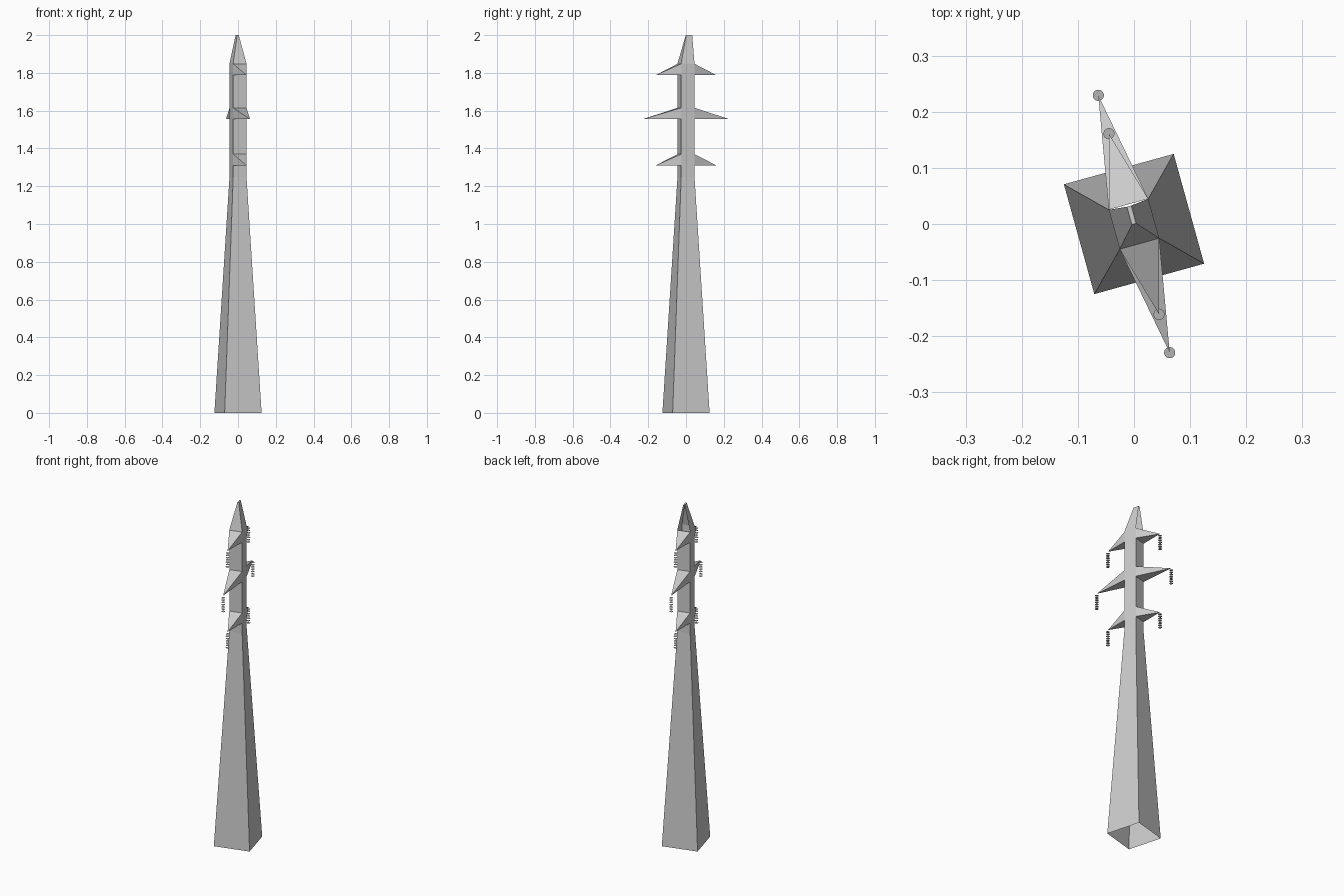
import bpy
import bmesh
from math import radians
from mathutils import Matrix

cube = bpy.data.objects.get("Cube")
if cube:
    bpy.data.objects.remove(cube, do_unlink=True)

TURN = Matrix.Rotation(radians(15.5), 4, "Z")
BASE, NECK = 0.1015, 0.0365      # half widths of the tower
NECK_Z, SHOULDER_Z, TOP_Z = 1.25, 1.85, 2.0


def material(name, value):
    m = bpy.data.materials.new(name)
    m.use_nodes = True
    color = (value, value, value, 1)
    m.diffuse_color = color
    bsdf = m.node_tree.nodes["Principled BSDF"]
    bsdf.inputs["Base Color"].default_value = color
    bsdf.inputs["Roughness"].default_value = 0.8
    return m


steel = material("pale grey steel", 0.6)
ceramic = material("grey ceramic", 0.45)


def finish(name, bm, mat):
    bm.transform(TURN)
    mesh = bpy.data.meshes.new(name)
    bm.to_mesh(mesh)
    bm.free()
    mesh.materials.append(mat)
    obj = bpy.data.objects.new(name, mesh)
    bpy.context.collection.objects.link(obj)
    return obj


def rectangle(bm, half_x, y0, y1, z):
    corners = ((-half_x, y0), (half_x, y0), (half_x, y1), (-half_x, y1))
    return [bm.verts.new((x, y, z)) for x, y in corners]


# Tower shell: tapered legs, straight neck and a leaning cap, open at the back
bm = bmesh.new()
rings = [rectangle(bm, BASE, -BASE, BASE, 0),
         rectangle(bm, NECK, -NECK, NECK, NECK_Z),
         rectangle(bm, NECK, -NECK, NECK, SHOULDER_Z),
         rectangle(bm, 0.004, 0, 0.033, TOP_Z)]
for level, (low, high) in enumerate(zip(rings, rings[1:])):
    for i in range(4):
        if level == 2 and i == 2:
            continue
        j = (i + 1) % 4
        bm.faces.new((low[i], low[j], high[j], high[i]))
bm.faces.new(rings[-1])
finish("tower_body", bm, steel)


# Wedge arm with a flat underside that runs out to a point
def cross_arm(name, side, reach, z, height):
    bm = bmesh.new()
    bl, br, tr, tl = [bm.verts.new((x * NECK, side * NECK, z + h))
                      for x, h in ((-1, 0), (1, 0), (1, height), (-1, height))]
    tip = bm.verts.new((0, side * reach, z))
    for a, b in ((bl, br), (br, tr), (tr, tl), (tl, bl)):
        bm.faces.new((a, b, tip))
    bmesh.ops.recalc_face_normals(bm, faces=bm.faces)
    # Outward is away from the tower
    bm.normal_update()
    bottom = next(f for f in bm.faces if bl in f.verts and br in f.verts)
    if bottom.normal.z > 0:
        bmesh.ops.reverse_faces(bm, faces=bm.faces)
    finish(name, bm, steel)


# String of flat discs hanging below an arm tip
def insulator(name, side, reach, z):
    bm = bmesh.new()
    for i in range(7):
        place = Matrix.Translation((0, side * reach, z - 0.012 - 0.0135 * i))
        bmesh.ops.create_circle(bm, cap_ends=True, segments=16,
                                radius=0.01, matrix=place)
    finish(name, bm, ceramic)


levels = (("lower", 1.31, 0.167), ("middle", 1.555, 0.238), ("upper", 1.788, 0.167))
for label, z, reach in levels:
    for end, side in (("front", -1), ("back", 1)):
        cross_arm(f"{label}_{end}_arm", side, reach, z, 0.06)
        insulator(f"{label}_{end}_insulator", side, reach, z)
